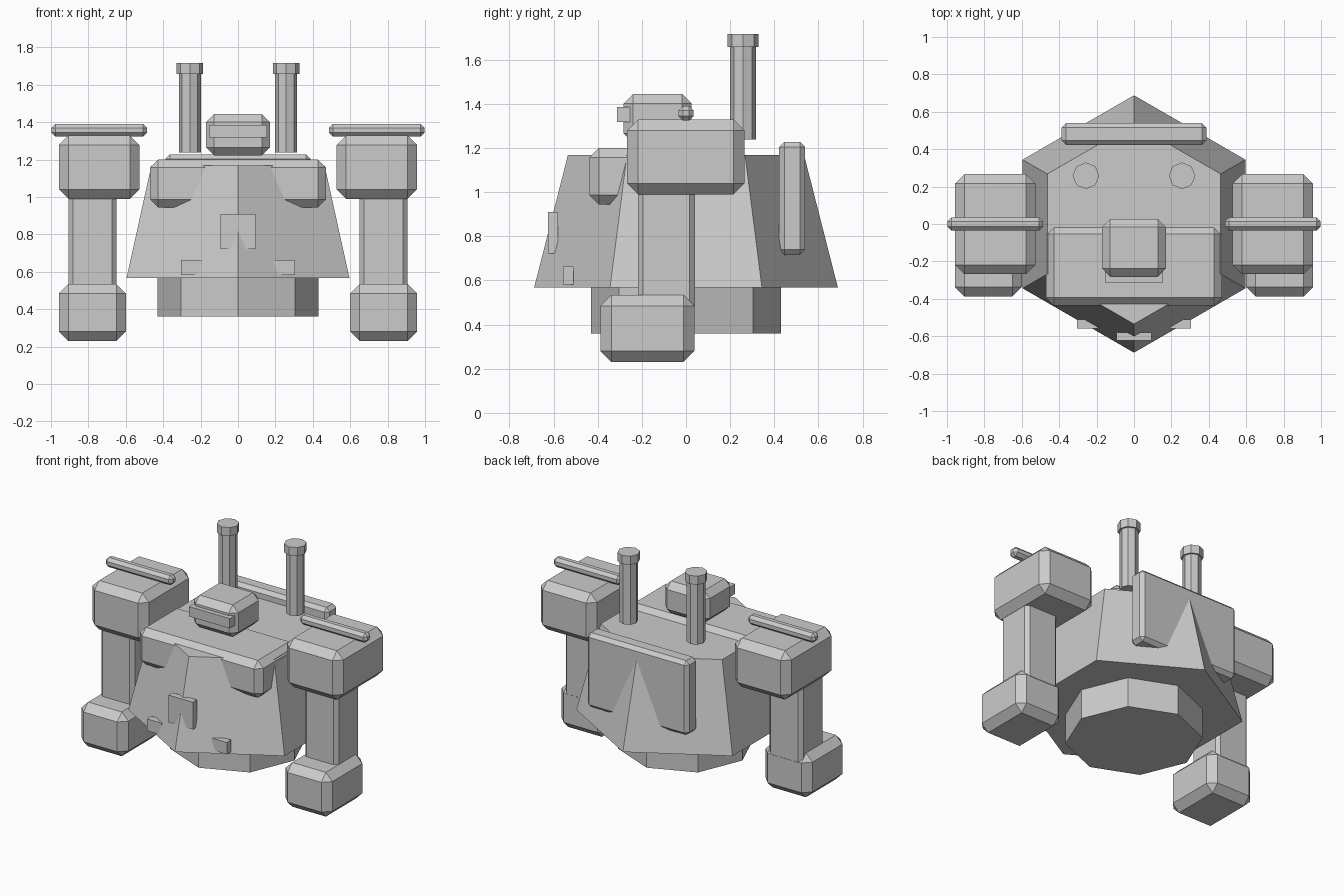
import bpy
import bmesh
from mathutils import Matrix

if "Cube" in bpy.data.objects:
    bpy.data.objects.remove(bpy.data.objects["Cube"])


def finish(name, bm):
    mesh = bpy.data.meshes.new(name)
    bm.to_mesh(mesh)
    bm.free()
    obj = bpy.data.objects.new(name, mesh)
    bpy.context.collection.objects.link(obj)
    return obj


def box(name, x, y, z, bevel=0.0):
    """Box from (min, max) ranges with an optional one-segment chamfer."""
    size = [r[1] - r[0] for r in (x, y, z)]
    mid = [(r[0] + r[1]) / 2 for r in (x, y, z)]
    bm = bmesh.new()
    bmesh.ops.create_cube(bm, size=1, matrix=Matrix.Translation(mid) @ Matrix.Diagonal((*size, 1)))
    obj = finish(name, bm)
    if bevel:
        mod = obj.modifiers.new("chamfer", 'BEVEL')
        mod.width = bevel
        mod.segments = 1
    return obj


def prism(name, sides, r1, r2, z0, z1, x=0, y=0):
    """Upright prism or frustum with a corner on the y axis."""
    bm = bmesh.new()
    bmesh.ops.create_cone(bm, cap_ends=True, segments=sides, radius1=r1, radius2=r2, depth=z1 - z0,
                          matrix=Matrix.Translation((x, y, (z0 + z1) / 2)))
    return finish(name, bm)


# Body
prism("pelvis", 8, 0.43, 0.43, 0.36, 0.60)
prism("torso", 6, 0.688, 0.535, 0.567, 1.167)
box("chest", (-0.47, 0.47), (-0.437, -0.01), (0.943, 1.2), 0.043)
box("back_plate", (-0.387, 0.387), (0.422, 0.54), (0.715, 1.228), 0.024)
box("belly_plate", (-0.093, 0.093), (-0.624, -0.58), (0.722, 0.91))

# Head
box("head", (-0.17, 0.17), (-0.282, 0.026), (1.222, 1.444), 0.043)
box("visor", (-0.156, 0.156), (-0.313, -0.25), (1.317, 1.385))

# Paired parts
for side, s in (("left", 1), ("right", -1)):
    def span(a, b):
        return tuple(sorted((s * a, s * b)))

    box(side + "_shoulder", span(0.527, 0.957), (-0.268, 0.266), (0.99, 1.328), 0.05)
    box(side + "_shoulder_bar", span(0.487, 0.997), (-0.034, 0.034), (1.324, 1.39), 0.02)
    box(side + "_arm", span(0.65, 0.906), (-0.218, 0.04), (0.46, 1.05), 0.024)
    box(side + "_fist", span(0.6, 0.957), (-0.388, 0.038), (0.23, 0.535), 0.05)
    box(side + "_skirt_plate", span(0.193, 0.305), (-0.558, -0.51), (0.582, 0.664))
    prism(side + "_exhaust_pipe", 8, 0.059, 0.059, 1.238, 1.69, s * 0.257, 0.258)
    prism(side + "_exhaust_cap", 8, 0.071, 0.071, 1.657, 1.716, s * 0.257, 0.258)
